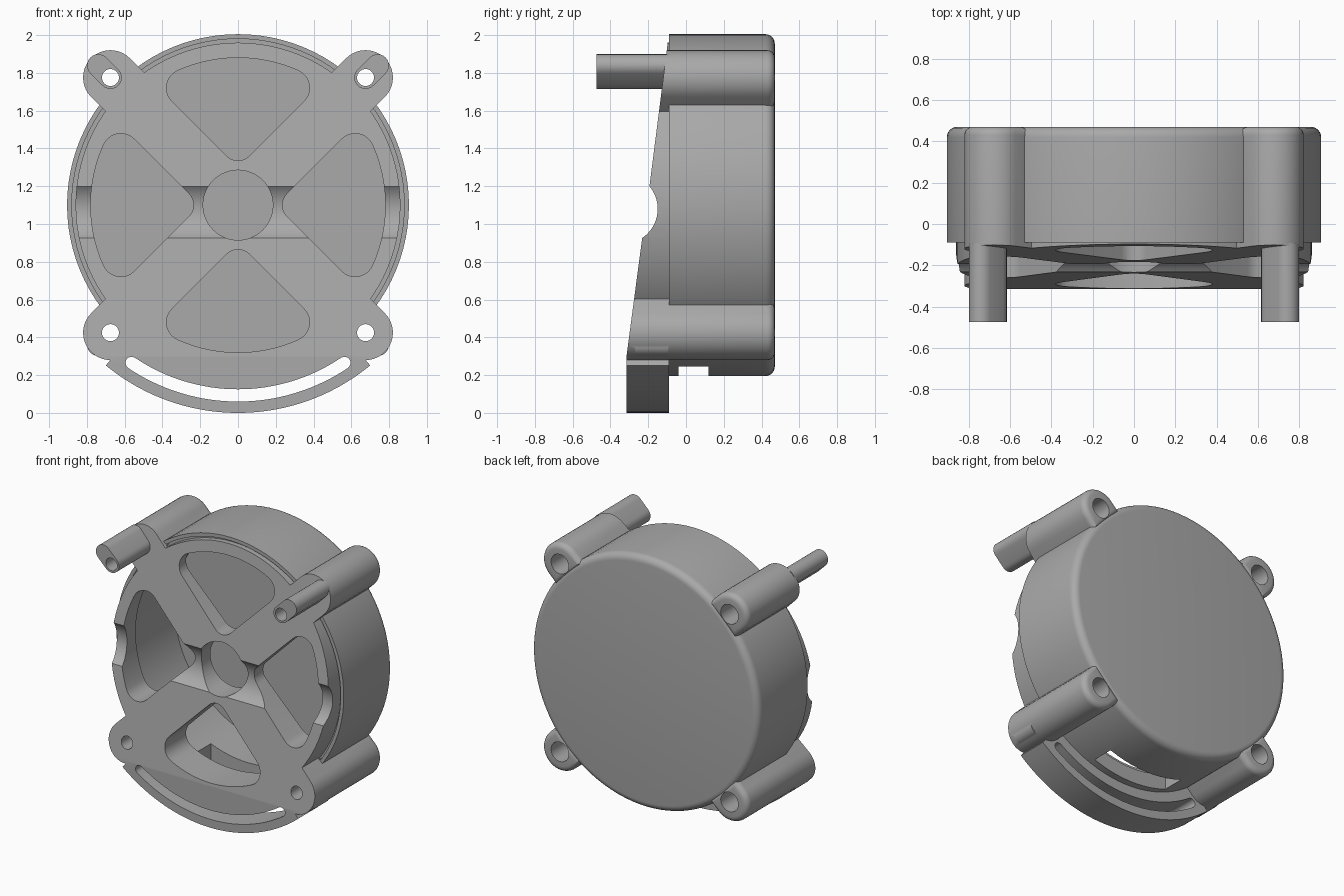
import bpy, bmesh
from math import sin, cos, pi, radians, atan2, degrees, sqrt
from mathutils import Matrix, Vector

AXIS_Z = 1.1          # height of the housing axis
HOLE = 0.955          # distance of the screw holes from the axis
DIAGONALS = (45, 135, 225, 315)

if "Cube" in bpy.data.objects:
    bpy.data.objects.remove(bpy.data.objects["Cube"])

grey = bpy.data.materials.new("plain grey")
grey.use_nodes = True
grey.diffuse_color = (0.4, 0.4, 0.4, 1)
grey.node_tree.nodes["Principled BSDF"].inputs["Base Color"].default_value = (0.4, 0.4, 0.4, 1)


def arc(cx, cz, r, start, end, n):
    """Points of a circular arc, angles in degrees."""
    angles = [radians(start + (end - start) * i / n) for i in range(n + 1)]
    return [(cx + r * cos(a), cz + r * sin(a)) for a in angles]


def finish(bm, name):
    bmesh.ops.remove_doubles(bm, verts=bm.verts, dist=1e-5)
    bmesh.ops.recalc_face_normals(bm, faces=bm.faces)
    mesh = bpy.data.meshes.new(name)
    bm.to_mesh(mesh)
    bm.free()
    mesh.materials.append(grey)
    obj = bpy.data.objects.new(name, mesh)
    bpy.context.collection.objects.link(obj)
    return obj


def prism(name, points, y0, y1, turn=0, round_back=0):
    """Extrude an outline in the xz plane along y, then turn it about the axis."""
    bm = bmesh.new()
    face = bm.faces.new([bm.verts.new((x, y0, z)) for x, z in points])
    out = bmesh.ops.extrude_face_region(bm, geom=[face])["geom"]
    back = [v for v in out if isinstance(v, bmesh.types.BMVert)]
    bmesh.ops.translate(bm, verts=back, vec=(0, y1 - y0, 0))
    bmesh.ops.recalc_face_normals(bm, faces=bm.faces)
    if round_back:
        rim = [e for e in bm.edges if all(v in back for v in e.verts)]
        bmesh.ops.bevel(bm, geom=rim, offset=round_back, segments=5,
                        profile=0.5, affect='EDGES')
    bm.transform(Matrix.Translation((0, 0, AXIS_Z)) @ Matrix.Rotation(radians(-turn), 4, 'Y'))
    return finish(bm, name)


def combine(target, parts, operation):
    """Apply a boolean with each part and remove the part."""
    bpy.context.view_layer.objects.active = target
    for part in parts:
        mod = target.modifiers.new("combine", 'BOOLEAN')
        mod.operation = operation
        mod.solver = 'EXACT'
        mod.object = part
        bpy.ops.object.modifier_apply(modifier=mod.name)
        bpy.data.objects.remove(part)


def arm_outline(inner, r=0.145):
    """Bar along +x from inner radius with a round end about the hole."""
    return arc(HOLE, 0, r, -90, 90, 20) + [(inner, r), (inner, -r)]


def circle_prism(name, dist, r, y0, y1, turn=0, n=32):
    return prism(name, arc(dist, 0, r, 0, 360 - 360 / n, n - 1), y0, y1, turn)


# Cup-shaped housing, turned from a profile of radius and depth
bm = bmesh.new()
profile = [(0, 0.47)] + arc(0.855, 0.42, 0.05, 90, 0, 6)
profile += [(0.905, -0.09), (0.88, -0.09), (0.88, -0.06), (0.8, -0.06), (0.8, 0.42), (0, 0.42)]
verts = [bm.verts.new((r, y, AXIS_Z)) for r, y in profile]
edges = [bm.edges.new(pair) for pair in zip(verts, verts[1:])]
bmesh.ops.spin(bm, geom=verts + edges, cent=(0, 0, AXIS_Z), axis=(0, 1, 0),
               angle=2 * pi, steps=96)
housing = finish(bm, "housing")

# Four screw bosses on the housing
combine(housing, [prism("boss", arm_outline(0.86), -0.09, 0.47, a, 0.04)
                  for a in DIAGONALS], 'UNION')
combine(housing, [circle_prism("bore", HOLE, 0.07, 0.1, 0.6, a) for a in DIAGONALS]
        + [circle_prism("screw_hole", HOLE, 0.045, -0.6, 0.2, a) for a in DIAGONALS], 'DIFFERENCE')

# Drain opening in the underside
opening = prism("opening", [(-0.3, -1), (0.3, -1), (0.3, -0.6), (-0.3, -0.6)], -0.04, 0.12)
combine(housing, [opening], 'DIFFERENCE')

# Front frame: disc, diagonal arms and lower apron
frame = circle_prism("front_frame", 0, 0.86, -0.6, -0.05, n=96)
apron = prism("apron", arc(0, 0, 1.1, 230.5, 309.5, 40) + [(0, 0)], -0.6, -0.09)
combine(frame, [prism("arm", arm_outline(0.5), -0.6, -0.09, a) for a in DIAGONALS]
        + [apron], 'UNION')

# Slanted front with a shaft groove, cut by one side profile


def slope(z):
    return -0.315 + 0.131 * (z - 0.3)


groove_y, groove_z, groove_r = -0.336, 1.08, 0.186
groove = [(y, z) for y, z in arc(groove_y, groove_z, groove_r, -80, 80, 40) if y > slope(z)]
side = [(-1, -0.2), (slope(0.3), -0.2), (slope(0.3), 0.3)] + groove + [(slope(2.2), 2.2), (-1, 2.2)]
bm = bmesh.new()
face = bm.faces.new([bm.verts.new((-1.5, y, z)) for y, z in side])
moved = bmesh.ops.extrude_face_region(bm, geom=[face])["geom"]
bmesh.ops.translate(bm, verts=[v for v in moved if isinstance(v, bmesh.types.BMVert)], vec=(3, 0, 0))
front_cut = finish(bm, "front_cut")

# Four rounded sector windows, hub hole and curved slot
rim, gap, tip, corner = 0.78, 0.2, 0.085, 0.1
k = gap + corner * sqrt(2)
cx = (sqrt(2 * (rim - corner) ** 2 - k * k) - k) / 2
cz = cx + k
lean = degrees(atan2(cz, cx))
window = (arc(0, gap + tip * sqrt(2), tip, 225, 315, 8)
          + arc(cx, cz, corner, -45, lean, 10)
          + arc(0, 0, rim, lean, 180 - lean, 16)[1:-1]
          + arc(-cx, cz, corner, 180 - lean, 225, 10))
windows = [prism("window", window, -0.7, 0, a) for a in (0, 90, 180, 270)]
hub = circle_prism("hub_hole", 0, 0.185, -0.7, 0, n=48)
ends = [(1.0075 * cos(radians(a)), 1.0075 * sin(radians(a))) for a in (236, 304)]
slot = prism("slot", arc(0, 0, 1.04, 236, 304, 32) + arc(*ends[1], 0.0325, 304, 484, 8)[1:-1]
             + arc(0, 0, 0.975, 304, 236, 32) + arc(*ends[0], 0.0325, 56, 236, 8)[1:-1], -0.7, 0)
combine(frame, [front_cut, hub, slot] + windows, 'DIFFERENCE')

# Prongs around the front of each screw hole
prong = arc(HOLE, 0, 0.06, 90, 270, 12) + arc(HOLE + 0.09, 0, 0.06, -90, 90, 12)
combine(frame, [prism("prong", prong, -0.27 if a > 180 else -0.475, -0.095, a)
                for a in DIAGONALS], 'UNION')
combine(frame, [circle_prism("screw_hole", HOLE, 0.045, -0.7, 0, a)
                for a in DIAGONALS], 'DIFFERENCE')

# Smooth round surfaces, keep edges sharp
for obj in (housing, frame):
    bpy.ops.object.select_all(action='DESELECT')
    obj.select_set(True)
    bpy.context.view_layer.objects.active = obj
    bpy.ops.object.shade_smooth_by_angle(angle=radians(30))
